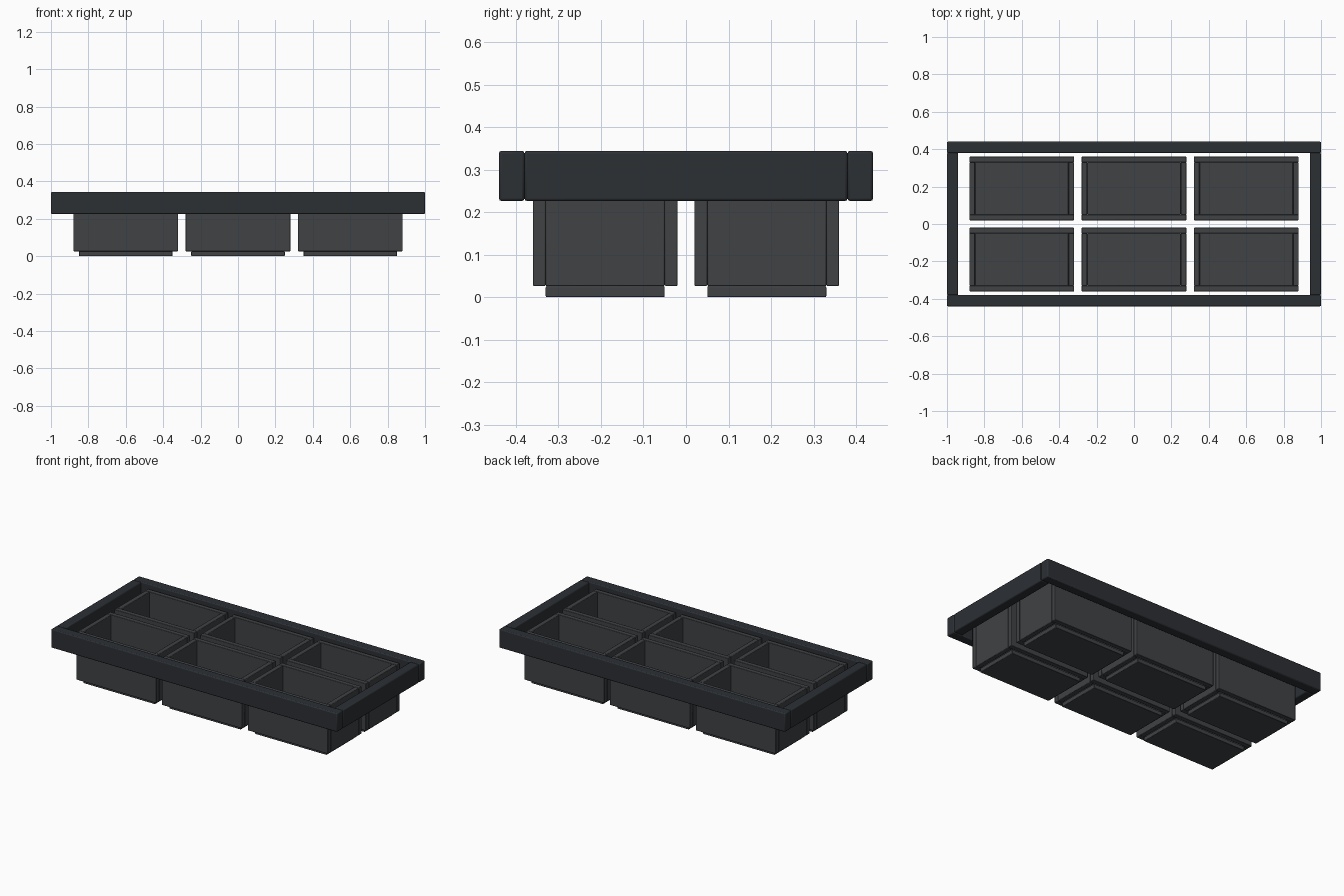
import bpy

if "Cube" in bpy.data.objects:
    bpy.data.objects.remove(bpy.data.objects["Cube"])


def material(name, rgb):
    m = bpy.data.materials.new(name)
    m.diffuse_color = (*rgb, 1)
    m.use_nodes = True
    m.node_tree.nodes["Principled BSDF"].inputs["Base Color"].default_value = m.diffuse_color
    return m


FRAME = material("dark_frame", (0.025, 0.029, 0.034))
TRAY = material("grey_tray", (0.05, 0.054, 0.058))


def box(name, lo, hi, mat, bevel):
    """Bevelled box spanning two opposite corners."""
    bpy.ops.mesh.primitive_cube_add(size=1, location=[(a + b) / 2 for a, b in zip(lo, hi)])
    ob = bpy.context.object
    ob.name = name
    ob.scale = [b - a for a, b in zip(lo, hi)]
    bpy.ops.object.transform_apply(location=False, rotation=False, scale=True)
    ob.data.materials.append(mat)
    mod = ob.modifiers.new("bevel", 'BEVEL')
    mod.width = bevel
    mod.segments = 2
    bpy.ops.object.shade_smooth_by_angle()
    return ob


# Outer frame: long rails front and back, short rails between them
Z0, Z1 = 0.226, 0.344
for name, y in (("front_rail", -0.41), ("back_rail", 0.41)):
    box(name, (-1, y - 0.03, Z0), (1, y + 0.03, Z1), FRAME, 0.006)
for name, x in (("left_rail", -0.97), ("right_rail", 0.97)):
    box(name, (x - 0.03, -0.38, Z0), (x + 0.03, 0.38, Z1), FRAME, 0.006)

# Six open trays: floor plus four walls
W, D, T = 0.28, 0.17, 0.03          # half width, half depth, wall thickness
LOW, TOP = 0.026, 0.325
for cx in (-0.6, 0, 0.6):
    for cy in (-0.19, 0.19):
        box("tray_floor", (cx - W + T, cy - D + T, 0), (cx + W - T, cy + D - T, LOW), TRAY, 0.003)
        for s in (-1, 1):
            y = cy + s * (D - T / 2)
            box("tray_long_wall", (cx - W, y - T / 2, LOW), (cx + W, y + T / 2, TOP), TRAY, 0.003)
            x = cx + s * (W - T / 2)
            box("tray_end_wall", (x - T / 2, cy - D + T, LOW), (x + T / 2, cy + D - T, TOP), TRAY, 0.003)
